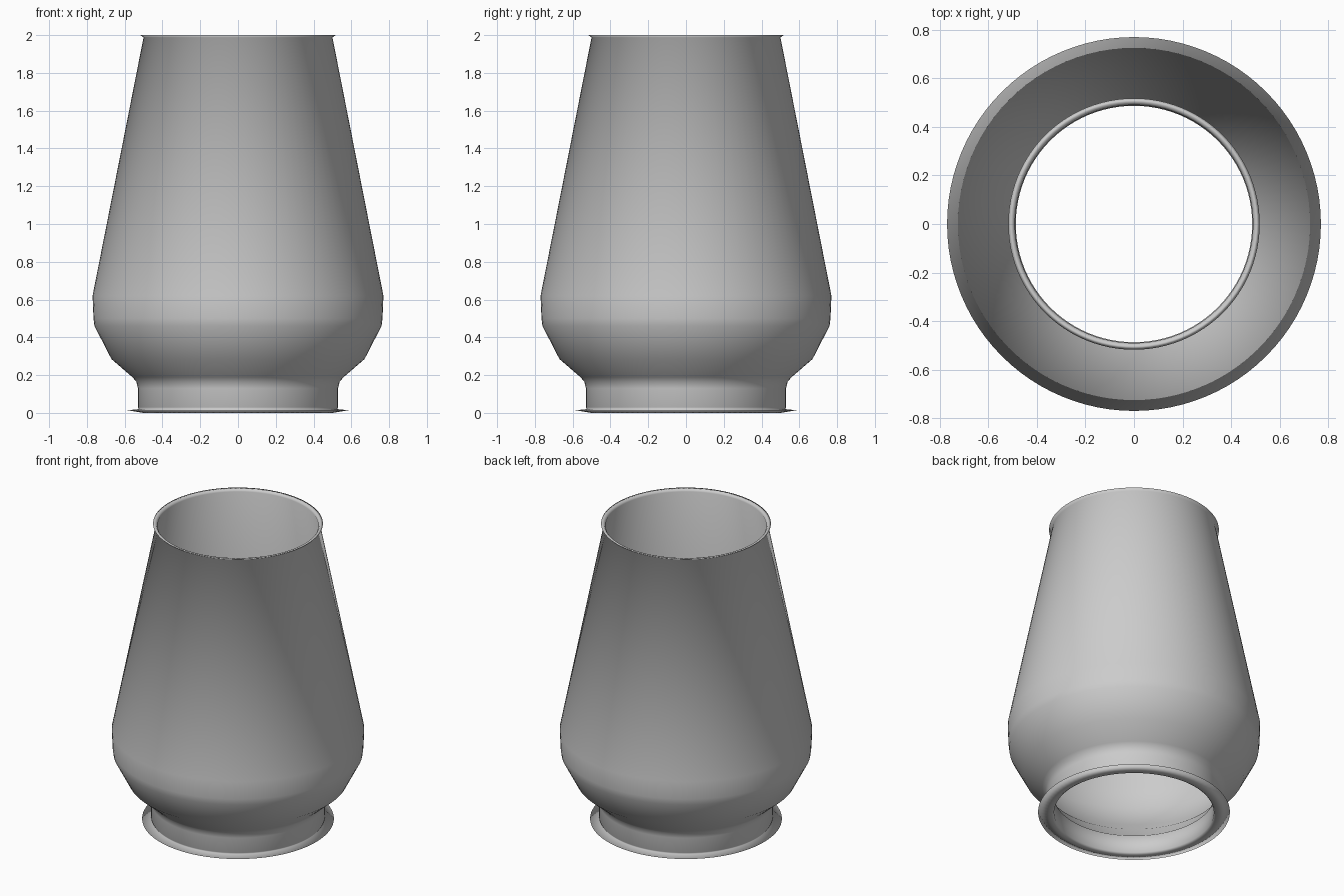
import bpy, bmesh, math

cube = bpy.data.objects.get("Cube")
if cube:
    bpy.data.objects.remove(cube, do_unlink=True)

SEGMENTS = 96

# One plain grey material
grey = bpy.data.materials.new("plain grey")
grey.use_nodes = True
colour = (0.6, 0.6, 0.6, 1)
grey.diffuse_color = colour
grey.node_tree.nodes["Principled BSDF"].inputs["Base Color"].default_value = colour


def lathe(name, profile, material):
    """Turn a closed (radius, height) outline about the z axis."""
    bm = bmesh.new()
    verts = [bm.verts.new((r, 0, z)) for r, z in profile]
    edges = [bm.edges.new((a, b)) for a, b in zip(verts, verts[1:] + verts[:1])]
    bmesh.ops.spin(bm, geom=verts + edges, cent=(0, 0, 0), axis=(0, 0, 1),
                   angle=math.tau, steps=SEGMENTS, use_merge=False)
    bmesh.ops.remove_doubles(bm, verts=bm.verts, dist=0.0001)
    bmesh.ops.recalc_face_normals(bm, faces=bm.faces)
    for face in bm.faces:
        face.smooth = True
    mesh = bpy.data.meshes.new(name)
    bm.to_mesh(mesh)
    bm.free()
    mesh.materials.append(material)
    obj = bpy.data.objects.new(name, mesh)
    bpy.context.collection.objects.link(obj)
    return obj


# Outside wall: thin foot flange, neck, belly, long taper, flared rim
outer = [(0.5, 0), (0.585, 0.014), (0.525, 0.02), (0.53, 0.03), (0.53, 0.13),
         (0.538, 0.165), (0.56, 0.19), (0.67, 0.285), (0.76, 0.46),
         (0.765, 0.5), (0.77, 0.62), (0.5, 1.988), (0.518, 2.0)]

# Inside wall, from the rim back down to the foot
inner = [(0.5, 2.0), (0.49, 1.985), (0.748, 0.62), (0.74, 0.47),
         (0.65, 0.3), (0.54, 0.205), (0.505, 0.14), (0.487, 0.128),
         (0.487, 0.01)]

lathe("chimney_shade", outer + inner, grey)
